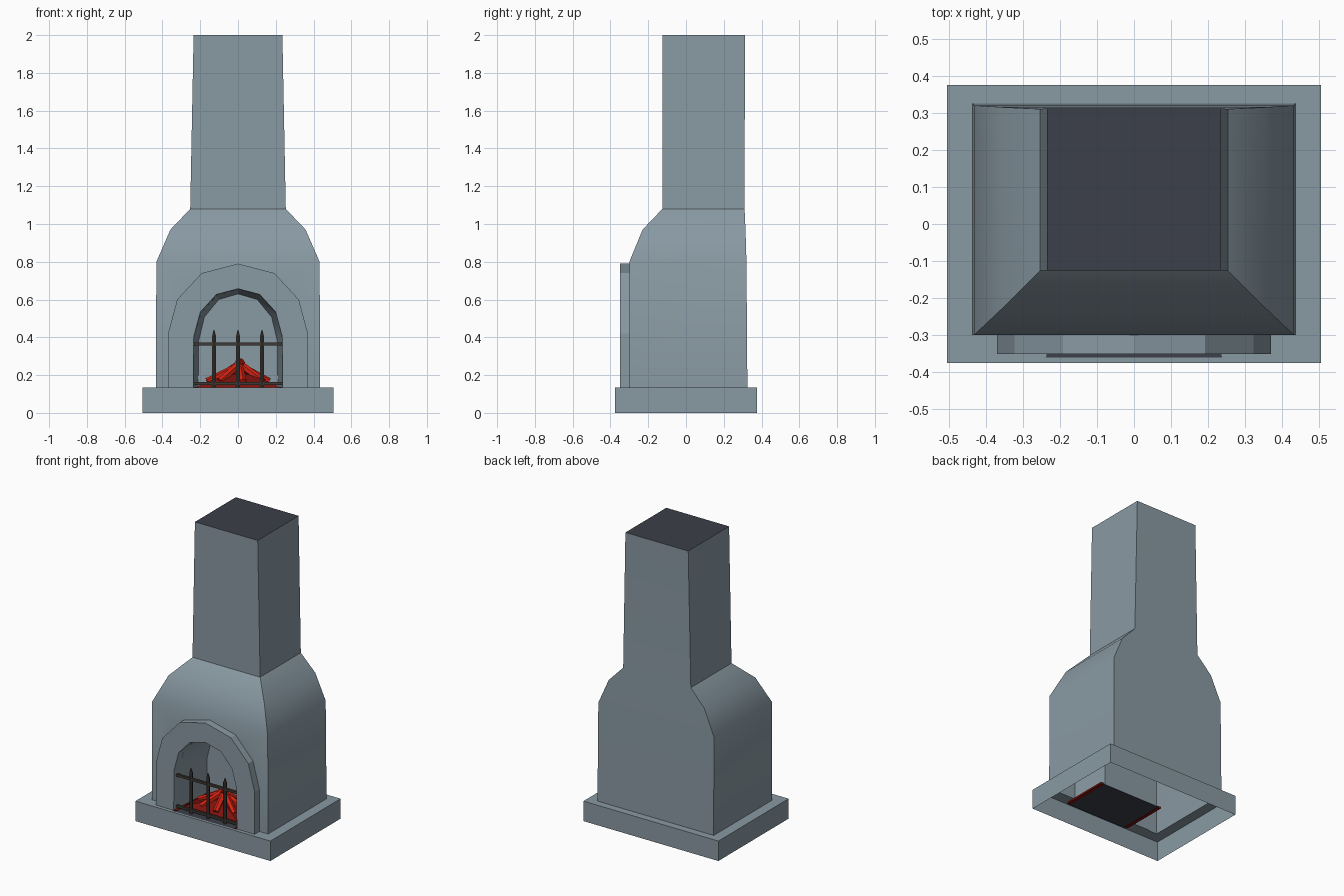
import bpy, bmesh, math
from mathutils import Vector

if "Cube" in bpy.data.objects:
    bpy.data.objects.remove(bpy.data.objects["Cube"])


def material(name, rgb):
    m = bpy.data.materials.new(name)
    m.diffuse_color = (*rgb, 1)
    m.use_nodes = True
    m.node_tree.nodes["Principled BSDF"].inputs["Base Color"].default_value = m.diffuse_color
    return m


STONE = material("grey_stone", (0.25, 0.32, 0.365))
SOOT = material("dark_soot", (0.045, 0.05, 0.067))
IRON = material("brown_iron", (0.05, 0.04, 0.035))
EMBER = material("dark_red_ember", (0.20, 0.006, 0.004))
GLOW = material("glowing_red", (0.65, 0.016, 0.006))


def finish(bm, name, *mats):
    bmesh.ops.recalc_face_normals(bm, faces=bm.faces)
    me = bpy.data.meshes.new(name)
    bm.to_mesh(me)
    bm.free()
    ob = bpy.data.objects.new(name, me)
    bpy.context.collection.objects.link(ob)
    for m in mats:
        me.materials.append(m)
    return ob


def loft(name, rings, *mats):
    """Closed solid through rings of equal point count."""
    bm = bmesh.new()
    loops = [[bm.verts.new(p) for p in r] for r in rings]
    n = len(loops[0])
    for a, b in zip(loops, loops[1:]):
        for i in range(n):
            j = (i + 1) % n
            bm.faces.new((a[i], a[j], b[j], b[i]))
    bm.faces.new(loops[0][::-1])
    bm.faces.new(loops[-1])
    return finish(bm, name, *mats)


def rect(hx, y0, y1, z):
    return [(-hx, y0, z), (hx, y0, z), (hx, y1, z), (-hx, y1, z)]


def box(name, lo, hi, mat):
    hx = (hi[0] - lo[0]) / 2
    ob = loft(name, [rect(hx, lo[1], hi[1], z) for z in (lo[2], hi[2])], mat)
    ob.location.x = (lo[0] + hi[0]) / 2
    return ob


def arch(half, y, sx=1.0, drop=0.0):
    """Mirror a right-hand half profile into a full arch at depth y."""
    pts = half + [(-x, z) for x, z in half[-2::-1]]
    return [(x * sx, y, z - drop) for x, z in pts]


def rod(name, a, b, r, sides, mat, tip=None):
    a, b = Vector(a), Vector(b)
    q = (b - a).to_track_quat('Z', 'Y')

    def ring(p, rr):
        return [p + q @ Vector((rr * math.cos(t), rr * math.sin(t), 0))
                for t in (2 * math.pi * (i + 0.5) / sides for i in range(sides))]
    rings = [ring(a, r), ring(b, r)]
    if tip:
        rings.append(ring(b + (b - a).normalized() * tip, r * 0.15))
    return loft(name, rings, mat)


def cut(ob, cutter):
    m = ob.modifiers.new("opening", 'BOOLEAN')
    m.object, m.operation, m.solver = cutter, 'DIFFERENCE', 'EXACT'
    bpy.context.view_layer.objects.active = ob
    bpy.ops.object.modifier_apply(modifier=m.name)


# plinth, hearth body, shoulders and chimney in one stack
body = loft("hearth_and_chimney", [
    rect(0.505, -0.375, 0.375, 0), rect(0.505, -0.375, 0.375, 0.135),
    rect(0.435, -0.30, 0.325, 0.135), rect(0.432, -0.30, 0.32, 0.80),
    rect(0.358, -0.23, 0.315, 0.97), rect(0.253, -0.125, 0.31, 1.08),
    rect(0.235, -0.125, 0.312, 2.0)], STONE, SOOT)

# raised arch surround
outer = [(0.37, 0.135), (0.37, 0.42), (0.322, 0.60), (0.192, 0.74), (0, 0.79)]
surround = loft("arch_surround", [arch(outer, -0.35), arch(outer, -0.295)], STONE)

# tapered firebox opening
inner = [(0.237, 0.13), (0.235, 0.405), (0.20, 0.535), (0.115, 0.628), (0, 0.658)]
back = [(x * 0.89, z if z < 0.2 else z - 0.028) for x, z in inner]
cutter = loft("opening_cutter", [arch(inner, -0.36), arch(back, -0.03)])
cutter.hide_render = True
for ob in (body, surround):
    cut(ob, cutter)
bpy.data.objects.remove(cutter)

# hollow underside, dark flue top
bm = bmesh.new()
bm.from_mesh(body.data)
for f in list(bm.faces):
    z = f.calc_center_median().z
    if abs(f.normal.z) > 0.9 and z < 0.133:
        bm.faces.remove(f)
    elif f.normal.z > 0.9 and z > 1.9:
        f.material_index = 1
bm.to_mesh(body.data)
bm.free()

# smooth only the gentle bends
bpy.ops.object.select_all(action='DESELECT')
body.select_set(True)
bpy.context.view_layer.objects.active = body
bpy.ops.object.shade_smooth_by_angle(angle=math.radians(30))

# firebox floor and ember bed
box("firebox_floor", (-0.237, -0.36, 0.127), (0.237, -0.03, 0.133), SOOT)
loft("ember_bed", [rect(0.225, -0.30, -0.035, 0.129), rect(0.19, -0.285, -0.05, 0.155),
                   rect(0.05, -0.21, -0.12, 0.205)], EMBER)
rim = 0.125
for s in (-1, 1):
    box("ember_rim_side", (s * 0.23 - 0.012, -0.35, rim), (s * 0.23 + 0.012, -0.03, rim + 0.012), EMBER)

# burning logs leaning together
for i in range(8):
    t = 2 * math.pi * (i + 0.2) / 8
    c, s = math.cos(t), math.sin(t)
    top = 0.26 + 0.012 * (i % 2)
    rod("burning_log", (0.165 * c, -0.165 + 0.11 * s, 0.165),
        (-0.02 * c + 0.01, -0.165 - 0.02 * s, top), 0.02, 6, GLOW)

# iron grate
GY = -0.32
for z in (0.155, 0.365):
    box("grate_rail", (-0.237, GY - 0.008, z - 0.008), (0.237, GY + 0.008, z + 0.008), IRON)
for x in (-0.127, 0, 0.127):
    rod("grate_bar", (x, GY, 0.133), (x, GY, 0.41), 0.011, 6, IRON, tip=0.03)
